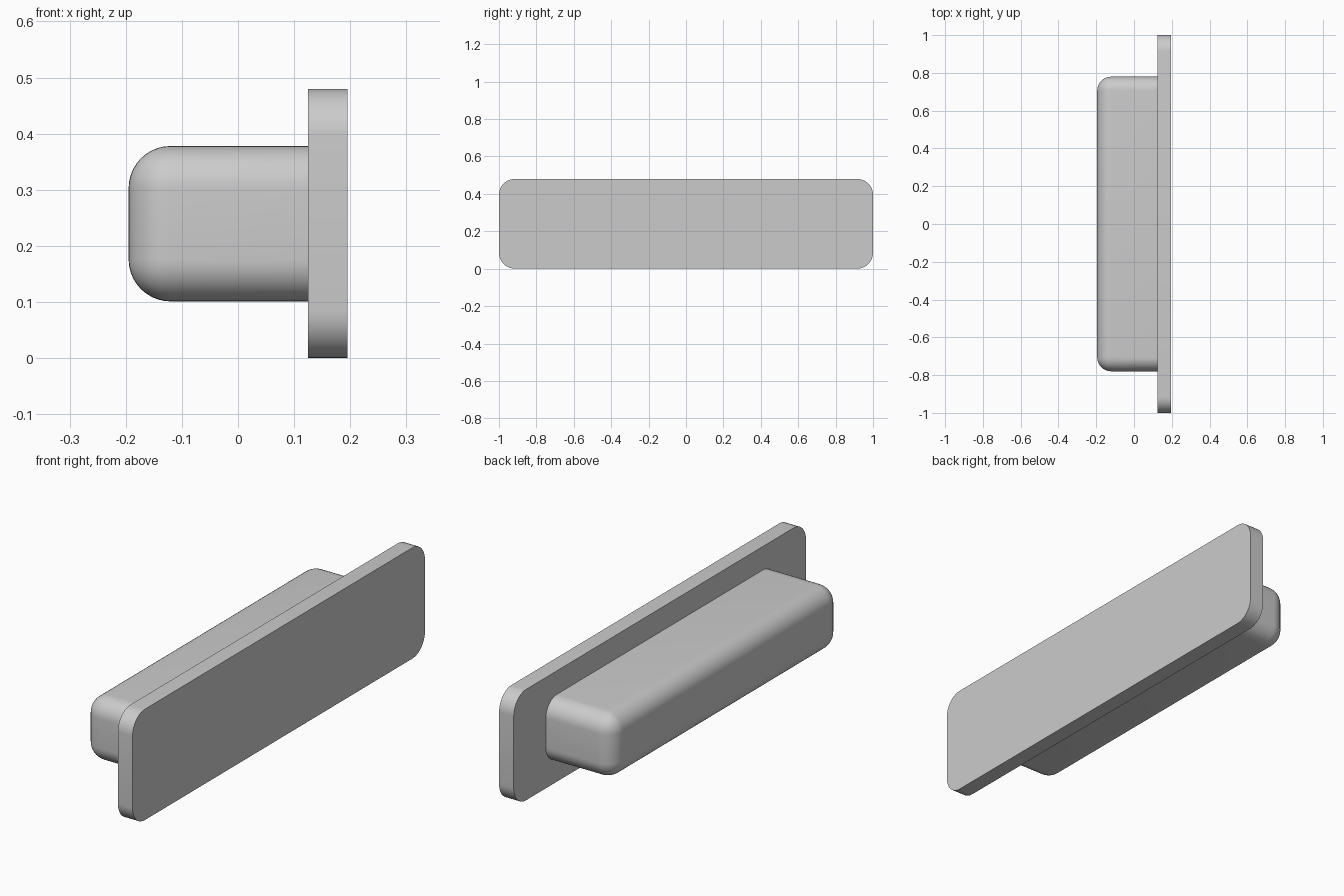
import bpy
import bmesh
import math

cube = bpy.data.objects.get("Cube")
if cube:
    bpy.data.objects.remove(cube, do_unlink=True)

# Single grey finish
grey = bpy.data.materials.new("satin_grey")
grey.use_nodes = True
colour = (0.6, 0.6, 0.6, 1)
grey.diffuse_color = colour
grey.node_tree.nodes["Principled BSDF"].inputs["Base Color"].default_value = colour


def rounded_block(name, low, high, radius, choose_edge):
    """Box between two corners, with the chosen edges rounded."""
    bm = bmesh.new()
    bmesh.ops.create_cube(bm, size=1)
    for v in bm.verts:
        v.co = [a if c < 0 else b for c, a, b in zip(v.co, low, high)]
    edges = [e for e in bm.edges if choose_edge(*(v.co for v in e.verts))]
    bmesh.ops.bevel(bm, geom=edges, offset=radius, segments=10,
                    profile=0.5, affect='EDGES')
    mesh = bpy.data.meshes.new(name)
    bm.to_mesh(mesh)
    bm.free()
    mesh.materials.append(grey)
    obj = bpy.data.objects.new(name, mesh)
    bpy.context.collection.objects.link(obj)
    bpy.ops.object.select_all(action='DESELECT')
    obj.select_set(True)
    bpy.context.view_layer.objects.active = obj
    bpy.ops.object.shade_smooth_by_angle(angle=math.radians(30))
    return obj


joint = 0.125

# Flat plate: only the four corners running through its thickness are rounded
rounded_block("face_plate", (joint, -1, 0), (0.195, 1, 0.48), 0.085,
              lambda a, b: abs(a.x - b.x) > 0.01)

# Grip block: rounded everywhere except where it meets the plate
rounded_block("grip_block", (-0.195, -0.78, 0.101), (joint, 0.78, 0.378), 0.075,
              lambda a, b: min(a.x, b.x) < 0)
